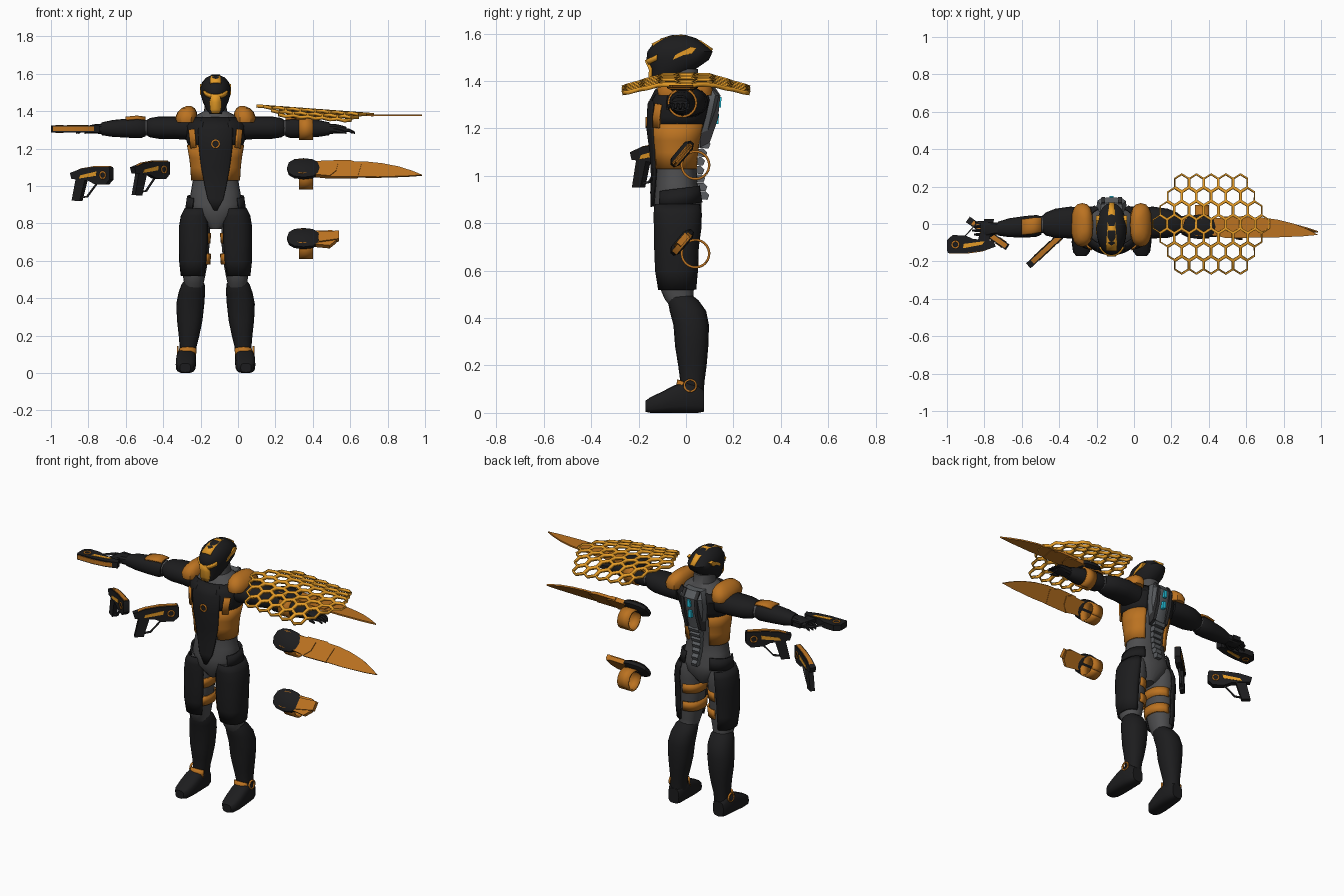
import bpy, bmesh
from math import sin, cos, radians, pi, copysign
from mathutils import Matrix

COL = dict(black=(.012, .012, .013), dark=(.03, .03, .032), grey=(.075, .075, .078), steel=(.1, .107, .115),
           orange=(.5, .17, .015), gold=(.78, .33, .02), cyan=(.02, .6, .8))
MATS = {}
for k, c in COL.items():
    MATS[k] = bpy.data.materials.new(k)
    MATS[k].diffuse_color = (*c, 1)
BODY = Matrix.Translation((-.12, 0, 0))      # the figure's own centre line


def finish(bm, name, mat, M=BODY, mirror=False, solid=0):
    bmesh.ops.recalc_face_normals(bm, faces=bm.faces)
    me = bpy.data.meshes.new(name)
    bm.to_mesh(me)
    bm.free()
    me.materials.append(MATS[mat])
    ob = bpy.data.objects.new(name, me)
    bpy.context.collection.objects.link(ob)
    ob.matrix_world = M
    if solid:
        m = ob.modifiers.new("thickness", 'SOLIDIFY')
        m.thickness, m.offset = solid, 0
    if mirror:
        m = ob.modifiers.new("mirror", 'MIRROR')
        m.use_mirror_merge = False
    return ob


def place(axis, t, a, b):
    return {'X': (t, a, b), 'Y': (a, t, b), 'Z': (a, b, t)}[axis]


def loft(name, rows, mat, axis='Z', n=16, p=2.3, arc=None, grow=0, lift=0, solid=.01, **kw):
    """rows: (t, c1, c2, r1, r2[, half_arc]); an arc in degrees makes an open shell, 0 = front / bottom"""
    bm = bmesh.new()
    rings = []
    for r in rows:
        t, c1, c2, r1, r2 = r[:5]
        a0, a1 = (-r[5], r[5]) if len(r) > 5 else (arc or (0, 360))
        cnt = n + 1 if (arc or len(r) > 5) else n
        ring = []
        for i in range(cnt):
            a = radians(a0 + (a1 - a0) * i / n)
            s, c = (copysign(abs(v) ** (2 / p), v) for v in (sin(a), cos(a)))
            ring.append(bm.verts.new(place(axis, t + lift * (1 - cos(a)), c1 + (r1 + grow) * s, c2 - (r2 + grow) * c)))
        rings.append(ring)
    shell = len(rings[0]) == n + 1
    for A, B in zip(rings, rings[1:]):
        for i in range(n):
            j = (i + 1) % len(A)
            bm.faces.new((A[i], A[j], B[j], B[i]))
    if not shell:
        bm.faces.new(rings[0])
        bm.faces.new(rings[-1])
    return finish(bm, name, mat, solid=solid if shell else 0, **kw)


def poly(name, pts, axis, lo, hi, mat, **kw):
    bm = bmesh.new()
    A = [bm.verts.new(place(axis, lo, *q)) for q in pts]
    B = [bm.verts.new(place(axis, hi, *q)) for q in pts]
    bm.faces.new(A)
    bm.faces.new(B)
    for i in range(len(A)):
        j = (i + 1) % len(A)
        bm.faces.new((A[i], A[j], B[j], B[i]))
    return finish(bm, name, mat, **kw)


def ring(name, axis, t, c1, c2, r, mat, w=.005, **kw):
    return loft(name, [(t - w, c1, c2, r, r), (t + w, c1, c2, r, r)], mat, axis, n=20, p=2, arc=(0, 360), solid=.008, **kw)


def ribbon(name, pts, mat):
    bm = bmesh.new()
    v = [[bm.verts.new((s * w, y, z)) for s in (-1, 1)] for y, z, w in pts]
    for a, b in zip(v, v[1:]):
        bm.faces.new((a[0], a[1], b[1], b[0]))
    finish(bm, name, mat, solid=.014)


# helmet
loft("helmet", [(1.385, 0, -.11, .03, .04), (1.41, 0, -.085, .05, .065), (1.45, 0, -.055, .068, .095),
                (1.49, 0, -.035, .08, .132), (1.525, 0, -.025, .08, .138), (1.555, 0, -.03, .072, .11),
                (1.58, 0, -.03, .05, .075), (1.594, 0, -.03, .02, .03)], "black", n=20, p=2.1)
ribbon("helmet_crest", [(.11, 1.53, .014), (.06, 1.565, .018), (-.02, 1.59, .022), (-.09, 1.577, .028),
                        (-.142, 1.552, .03)], "gold")
ribbon("face_stripe", [(-.168, 1.49, .022), (-.15, 1.45, .032), (-.151, 1.41, .03), (-.149, 1.388, .02)], "gold")
loft("visor", [(1.468, 0, -.045, .073, .113), (1.49, 0, -.035, .08, .132)], "gold", arc=(-50, 50), grow=.002, lift=.06, p=2.1)
poly("helmet_side_mark", [(-.055, 1.49), (-.045, 1.51), (.02, 1.545), (.045, 1.54), (.025, 1.515), (-.01, 1.51)],
     'X', .055, .083, "gold", mirror=True)

# torso
loft("undersuit", [(.77, 0, -.035, .03, .06), (.84, 0, -.035, .12, .1), (.9, 0, -.035, .145, .1), (.97, 0, -.04, .132, .088),
                   (1.05, 0, -.04, .118, .085), (1.15, 0, -.04, .13, .098), (1.25, 0, -.03, .145, .112),
                   (1.33, 0, -.015, .155, .11), (1.375, 0, -.01, .11, .085), (1.4, 0, -.01, .062, .065),
                   (1.45, 0, -.01, .055, .06)], "grey", n=24)
loft("upper_chest", [(1.2, 0, -.035, .13, .108), (1.25, 0, -.03, .147, .118), (1.32, 0, -.018, .155, .122),
                     (1.365, 0, -.012, .125, .1)], "black", n=24, arc=(22, 150), grow=.006, mirror=True)
loft("side_panel", [(1.03, 0, -.04, .12, .086), (1.1, 0, -.04, .124, .092), (1.15, 0, -.04, .13, .1),
                    (1.22, 0, -.033, .142, .11)], "orange", arc=(28, 150), grow=.006, mirror=True)
loft("chest_plate", [(.87, 0, -.035, .14, .1, 3), (.93, 0, -.037, .14, .1, 16), (1.0, 0, -.04, .13, .094, 24),
                     (1.1, 0, -.04, .125, .1, 34), (1.2, 0, -.04, .14, .113, 36), (1.3, 0, -.025, .155, .124, 34),
                     (1.365, 0, -.015, .13, .1, 30)], "black", grow=.006, p=2, solid=.016)
loft("chest_vent", [(1.21, 0, -.035, .142, .116), (1.26, 0, -.03, .148, .122), (1.31, 0, -.022, .155, .122)], "orange",
     n=6, arc=(40, 56), grow=.012, lift=-.02, mirror=True)
ring("chest_ring", 'Y', -.165, 0, 1.225, .02, "orange")
loft("hip_plate", [(.86, 0, -.035, .15, .105), (.93, 0, -.037, .14, .095)], "black", arc=(50, 150), grow=.008, lift=.015, mirror=True)

# back unit and spine
loft("back_unit", [(1.13, 0, .05, .04, .045), (1.2, 0, .06, .062, .05), (1.28, 0, .075, .08, .055),
                   (1.34, 0, .085, .082, .058), (1.38, 0, .075, .06, .04)], "steel", n=12, p=3.5)
poly("back_unit_fin", [(.06, 1.12), (.1, 1.14), (.135, 1.24), (.145, 1.34), (.115, 1.385), (.06, 1.36)], 'X', .035, .055, "dark", mirror=True)
for i in range(7):
    z, y = 1.135 - i * .036, (.075, .062, .052, .05, .053, .062, .07)[i]
    w = .036 - i * .003
    poly("spine_segment", [(y - .04, z - .014), (y + .02, z - .02), (y + .028, z), (y + .012, z + .016), (y - .04, z + .014)],
         'X', -w, w, "steel")
for z in (1.24, 1.31):
    poly("back_light", [(.1, z - .022), (.137 + (z - 1.24) * .15, z - .022), (.139 + (z - 1.24) * .15, z + .022), (.1, z + .022)],
         'X', -.01, .01, "cyan")

# shoulders and arms
loft("shoulder_pad", [(1.34, .157, -.005, .055, .112), (1.365, .157, -.005, .059, .117), (1.395, .152, -.005, .052, .105),
                      (1.416, .147, -.005, .036, .08), (1.427, .143, -.005, .014, .04)], "orange", p=2.5, mirror=True)
loft("upper_arm", [(.13, 0, 1.31, .085, .065), (.22, .008, 1.312, .085, .06), (.3, .004, 1.312, .078, .06),
                   (.35, 0, 1.312, .062, .052), (.37, 0, 1.312, .045, .04)], "black", 'X', mirror=True)
loft("elbow", [(.34, 0, 1.312, .045, .042), (.4, -.005, 1.312, .045, .042)], "grey", 'X', mirror=True)
loft("forearm", [(.375, -.008, 1.31, .048, .045), (.4, -.01, 1.31, .058, .054), (.46, -.015, 1.31, .058, .052),
                 (.55, -.02, 1.308, .05, .045), (.61, -.025, 1.306, .036, .034)], "black", 'X', mirror=True)
loft("elbow_guard", [(.375, -.002, 1.315, .05, .045), (.42, -.008, 1.313, .058, .053), (.48, -.015, 1.31, .056, .05)],
     "orange", 'X', n=8, arc=(145, 220), grow=.006, mirror=True)
loft("hand", [(.59, -.025, 1.306, .03, .028), (.64, -.025, 1.306, .036, .026), (.68, -.025, 1.303, .042, .02),
              (.7, -.025, 1.3, .04, .016)], "black", 'X', n=10, p=3, mirror=True)
for i, l in enumerate((.735, .745, .742, .73)):
    y = -.056 + i * .021
    loft("finger", [(.68, y, 1.3, .009, .01), (.715, y, 1.298, .009, .009), (l, y, 1.285, .006, .006)], "black", 'X', n=6, mirror=True)
loft("thumb", [(.63, -.05, 1.3, .012, .011), (.67, -.075, 1.292, .01, .01), (.7, -.08, 1.285, .006, .006)], "black", 'X', n=6, mirror=True)

# legs
THIGH = [(.88, .1, -.035, .055, .085), (.84, .105, -.035, .07, .092), (.78, .108, -.035, .077, .09), (.7, .108, -.04, .077, .084),
         (.6, .112, -.04, .072, .08), (.52, .115, -.037, .06, .07), (.48, .116, -.03, .052, .06)]
loft("thigh", THIGH + [(.44, .118, -.01, .05, .05)], "grey", mirror=True)
loft("thigh_armor", THIGH[:-1], "black", arc=(-48, 172), grow=.006, mirror=True)
for z in (.72, .61):
    loft("thigh_band", [(z - .028, .11, -.04, .073, .08), (z + .028, .109, -.04, .077, .084)], "orange",
         n=10, arc=(180, 315), grow=.004, mirror=True)
loft("shin", [(.505, .118, -.03, .04, .045), (.475, .12, -.012, .062, .065), (.43, .127, .008, .071, .077),
              (.37, .135, .022, .075, .075), (.28, .138, .024, .068, .07), (.2, .142, .027, .055, .06),
              (.14, .147, .027, .045, .052), (.07, .15, .025, .043, .048)], "black", mirror=True)
loft("boot", [(-.17, .162, .028, .028, .024), (-.15, .161, .033, .045, .033), (-.1, .16, .045, .053, .045),
              (-.05, .158, .058, .054, .058), (0, .156, .066, .052, .066), (.05, .154, .062, .047, .062),
              (.075, .153, .05, .036, .045)], "black", 'Y', n=16, p=3.2, mirror=True)
ring("ankle_ring", 'X', .202, .018, .115, .025, "orange", mirror=True)
loft("ankle_guard", [(.095, .151, .02, .046, .055), (.14, .148, .025, .045, .052)], "orange", n=10, arc=(-55, 55), grow=.005, lift=-.02, mirror=True)

# three pistols: one in the right hand, two floating
held = Matrix(((-1, 0, 0, -.87), (0, 0, -1, -.092), (0, -1, 0, 1.305), (0, 0, 0, 1)))
guns = [held, Matrix.Translation((-.782, -.05, 1.04)) @ Matrix.Rotation(radians(-35), 4, 'Z'),
        Matrix.Translation((-.47, -.135, 1.07)) @ Matrix.Rotation(radians(43), 4, 'Z')]
for M in guns:
    poly("pistol_body", [(-.13, .03), (-.06, .052), (.02, .062), (.125, .062), (.13, .05), (.13, -.005), (.1, -.033),
                         (.03, -.03), (-.01, -.012), (-.12, -.002)], 'Y', -.018, .018, "black", M=M)
    poly("pistol_top", [(-.1, .04), (-.06, .055), (.02, .066), (.12, .066), (.12, .05), (.02, .05), (-.06, .035)],
         'Y', -.012, .012, "orange", M=M)
    poly("pistol_stripe", [(-.07, .0), (-.06, .018), (.045, .038), (.04, .014)], 'Y', -.02, .02, "gold", M=M)
    poly("pistol_grip", [(-.095, 0), (-.035, -.005), (-.07, -.12), (-.122, -.118)], 'Y', -.014, .014, "black", M=M)
    poly("trigger_guard", [(.028, -.028), (.036, -.028), (-.028, -.1), (-.066, -.105), (-.066, -.098), (-.03, -.092)],
         'Y', -.006, .006, "dark", M=M)
    for s in (-1, 1):
        ring("pistol_dial", 'Y', s * .018, .085, .018, .018, "orange", w=.003, M=M)

# three wrist launchers: folded shield, long blade, short blade
tilt = Matrix.Rotation(radians(50), 4, 'X')
units = [(Matrix.Translation((0, -.015, 1.308)), True), (Matrix.Translation((0, .04, 1.045)) @ tilt, True),
         (Matrix.Translation((0, .04, .672)) @ tilt, False)]
for M, long in units:
    loft("wrist_band", [(.325, 0, 0, .058, .058), (.4, 0, 0, .058, .058)], "orange", 'X', n=24, p=2, arc=(0, 360), M=M)
    loft("launcher_cap", [(.052, .345, 0, .06, .045), (.064, .35, 0, .088, .066), (.083, .35, 0, .088, .066),
                          (.098, .35, 0, .06, .045)], "black", n=12, p=2.4, M=M)
    ring("launcher_ring", 'Z', .092, .345, 0, .046, "orange", M=M)
    poly("blade_base", [(.4, -.045), (.4, .045), (.5, .05), (.535, .035), (.525, -.02), (.49, -.056)], 'Z', .058, .084, "orange", M=M)
    if long:
        poly("blade_middle", [(.45, -.05), (.47, .054), (.6, .057), (.66, .03), (.64, -.058), (.49, -.06)], 'Z', .063, .079, "orange", M=M)
        poly("blade_tip", [(.55, -.055), (.58, .052), (.68, .05), (.77, .038), (.86, .015), (.93, -.014), (.985, -.043),
                           (.9, -.051), (.75, -.057)], 'Z', .066, .075, "orange", M=M)
    else:
        poly("blade_folded", [(.43, -.035), (.43, .035), (.54, .04), (.54, -.015)], 'Z', .066, .092, "orange", M=M)

# honeycomb shield above the left arm, bent down at its front and rear edges
bm = bmesh.new()
W, RS = .0785, .0735
R = RS / 1.5
for row in range(-3, 4):
    cnt = 8 - abs(row)
    for i in range(cnt):
        cx, cy = .412 + (i - (cnt - 1) / 2) * W, row * RS
        bm.faces.new([bm.verts.new((cx + W / 3 ** .5 * sin(k * pi / 3), cy + R * cos(k * pi / 3), 0)) for k in range(6)])
bmesh.ops.remove_doubles(bm, verts=bm.verts, dist=.004)
cells = list(bm.faces)
bmesh.ops.inset_individual(bm, faces=cells, thickness=.0075)
bmesh.ops.delete(bm, geom=cells, context='FACES')
for v in bm.verts:
    v.co.z = 1.428 - .075 * (v.co.x - .1) - .26 * max(0, abs(v.co.y) - .1)
finish(bm, "honeycomb_shield", "gold", M=Matrix(), solid=.018)

# crisp edges on curved parts
bpy.ops.object.select_all(action='SELECT')
bpy.context.view_layer.objects.active = bpy.context.selected_objects[0]
bpy.ops.object.shade_smooth_by_angle(angle=radians(35))
